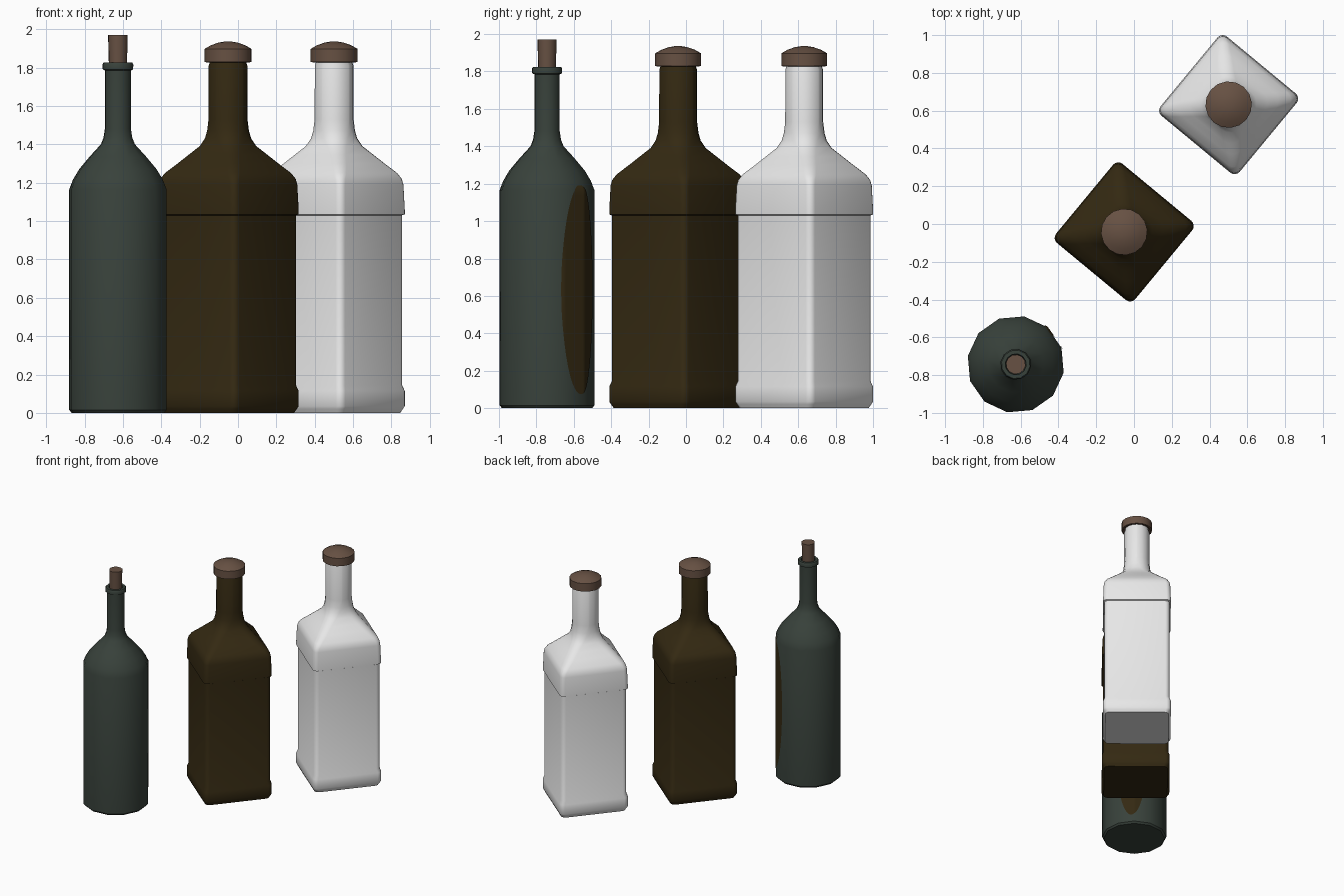
import bpy, bmesh, math
from math import cos, sin, pi, radians

if "Cube" in bpy.data.objects:
    bpy.data.objects.remove(bpy.data.objects["Cube"])


def material(name, rgb):
    m = bpy.data.materials.new(name)
    m.diffuse_color = (*rgb, 1)
    m.use_nodes = True
    m.node_tree.nodes["Principled BSDF"].inputs["Base Color"].default_value = m.diffuse_color
    return m


GREEN = material("dark green glass", (0.040, 0.054, 0.044))
BROWN = material("dark brown glass", (0.034, 0.022, 0.006))
WHITE = material("white glass", (0.80, 0.80, 0.80))
CORK = material("cork brown", (0.135, 0.082, 0.056))


def circle(r, n):
    return [(r * cos(2 * pi * i / n), r * sin(2 * pi * i / n)) for i in range(n)]


def rounded_square(h, r, seg=4):
    # square of half width h with corner radius r; a circle when r == h
    pts = []
    for q in range(4):
        a0 = q * pi / 2
        c = a0 + pi / 4
        d = (h - r) * math.sqrt(2)
        for i in range(seg + 1):
            a = a0 + 0.04 + (pi / 2 - 0.08) * i / seg
            pts.append((d * cos(c) + r * cos(a), d * sin(c) + r * sin(a)))
    return pts


def finish(name, bm, mat, loc, rot, angle=38):
    me = bpy.data.meshes.new(name)
    bmesh.ops.recalc_face_normals(bm, faces=bm.faces)
    bm.to_mesh(me)
    bm.free()
    me.materials.append(mat)
    ob = bpy.data.objects.new(name, me)
    bpy.context.collection.objects.link(ob)
    ob.location = (loc[0], loc[1], 0)
    ob.rotation_euler.z = radians(rot)
    bpy.ops.object.select_all(action='DESELECT')
    ob.select_set(True)
    bpy.context.view_layer.objects.active = ob
    bpy.ops.object.shade_smooth_by_angle(angle=radians(angle))
    return ob


def loft(name, sections, mat, loc, rot=0):
    # sections: list of (outline points, z), skinned and capped
    bm = bmesh.new()
    rings = [[bm.verts.new((x, y, z)) for x, y in pts] for pts, z in sections]
    n = len(rings[0])
    for a, b in zip(rings, rings[1:]):
        for i in range(n):
            j = (i + 1) % n
            bm.faces.new((a[i], a[j], b[j], b[i]))
    bm.faces.new(rings[0][::-1])
    bm.faces.new(rings[-1])
    return finish(name, bm, mat, loc, rot)


# Round bottle with ringed lip
ROUND = (-0.626, -0.743)
R, N, TURN = 0.2575, 12, -10
profile = [(0.245, 0), (R, 0.015), (R, 1.165), (0.238, 1.215), (0.205, 1.27),
           (0.15, 1.335), (0.09, 1.40), (0.076, 1.435), (0.069, 1.48),
           (0.069, 1.785), (0.08, 1.79), (0.082, 1.815), (0.076, 1.825),
           (0.056, 1.825), (0.052, 1.80)]
loft("round_bottle", [(circle(r, N), z) for r, z in profile], GREEN, ROUND, TURN)
loft("round_bottle_cork", [(circle(0.047, 12), 1.78), (circle(0.052, 12), 1.97)],
     CORK, ROUND, TURN)

# Oval label hugging the facets of the round bottle
bm = bmesh.new()
rows, cols = 28, 18
grid = []
for i in range(rows + 1):
    t = -pi / 2 + pi * i / rows
    z = min(0.635 + 0.56 * sin(t), 1.19)
    row = []
    for j in range(cols + 1):
        az = 45 + 28 * max(cos(t), 0.01) * (2 * j / cols - 1)
        local = (az - TURN) % 30 - 15
        rad = R * cos(pi / N) / cos(radians(local)) + 0.004
        if z > 1.165:
            rad -= (z - 1.165) * 0.39
        row.append(bm.verts.new((rad * cos(radians(az)), rad * sin(radians(az)), z)))
    grid.append(row)
for a, b in zip(grid, grid[1:]):
    for j in range(cols):
        bm.faces.new((a[j], a[j + 1], b[j + 1], b[j]))
finish("oval_label", bm, BROWN, ROUND, 0)

# Square bottles: (half width, corner radius, z)
square_profile = [(0.255, 0.036, 0), (0.265, 0.036, 0.02), (0.272, 0.036, 0.035),
                  (0.272, 0.036, 0.115), (0.262, 0.036, 0.145),
                  (0.262, 0.036, 1.03), (0.272, 0.036, 1.035), (0.272, 0.036, 1.06),
                  (0.267, 0.036, 1.19), (0.262, 0.04, 1.22), (0.248, 0.05, 1.25),
                  (0.204, 0.06, 1.30), (0.165, 0.065, 1.345), (0.127, 0.075, 1.39),
                  (0.112, 0.09, 1.43), (0.106, 0.098, 1.47), (0.102, 0.102, 1.53),
                  (0.101, 0.101, 1.81), (0.096, 0.096, 1.825), (0.096, 0.096, 1.84)]
cap_profile = [(0.1, 1.835), (0.112, 1.827), (0.123, 1.83), (0.123, 1.897),
               (0.09, 1.916), (0.05, 1.93), (0.02, 1.935)]

for label, mat, loc in (("brown", BROWN, (-0.052, -0.042)),
                        ("white", WHITE, (0.501, 0.632))):
    loft(label + "_square_bottle",
         [(rounded_square(h, r), z) for h, r, z in square_profile], mat, loc, 50.4)
    # Domed stopper
    loft(label + "_bottle_stopper",
         [(circle(r, 16), z) for r, z in cap_profile], CORK, loc, 5)
